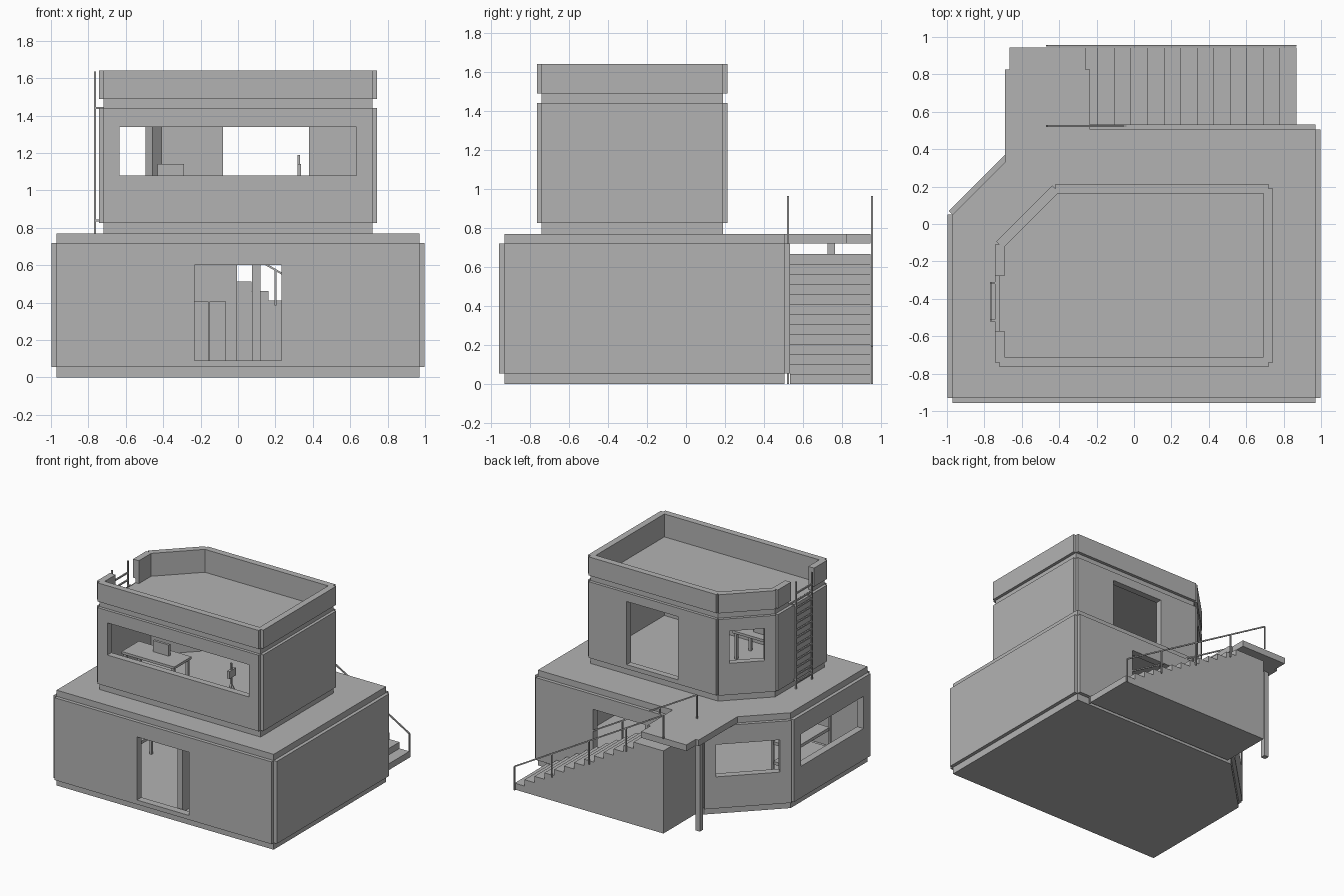
import bpy, bmesh, math
from mathutils import Vector, Matrix

if "Cube" in bpy.data.objects:
    bpy.data.objects.remove(bpy.data.objects["Cube"])

grey = bpy.data.materials.new("concrete_grey")
grey.diffuse_color = (0.45, 0.45, 0.45, 1)
grey.use_nodes = True
grey.node_tree.nodes["Principled BSDF"].inputs["Base Color"].default_value = grey.diffuse_color


def new_object(name, bm):
    bmesh.ops.recalc_face_normals(bm, faces=bm.faces)
    me = bpy.data.meshes.new(name)
    bm.to_mesh(me)
    bm.free()
    me.materials.append(grey)
    ob = bpy.data.objects.new(name, me)
    bpy.context.collection.objects.link(ob)
    return ob


def prism(name, poly, z0, z1):
    """Extrude a plan outline between two heights."""
    bm = bmesh.new()
    face = bm.faces.new([bm.verts.new((p[0], p[1], z0)) for p in poly])
    ext = bmesh.ops.extrude_face_region(bm, geom=[face])
    verts = [v for v in ext["geom"] if isinstance(v, bmesh.types.BMVert)]
    bmesh.ops.translate(bm, verts=verts, vec=(0, 0, z1 - z0))
    return new_object(name, bm)


def box(name, x0, x1, y0, y1, z0, z1):
    return prism(name, [(x0, y0), (x1, y0), (x1, y1), (x0, y1)], z0, z1)


def bars(name, segments, w):
    """Square bars along line segments, joined in one object."""
    bm = bmesh.new()
    for a, b in segments:
        a, b = Vector(a), Vector(b)
        d = b - a
        m = (Matrix.Translation((a + b) / 2) @ d.to_track_quat('Z', 'Y').to_matrix().to_4x4()
             @ Matrix.Diagonal((w, w, d.length, 1)))
        bmesh.ops.create_cube(bm, size=1, matrix=m)
    return new_object(name, bm)


def boolean(ob, tools, op='DIFFERENCE'):
    """Apply cutters or additions to an object."""
    for t in tools:
        mod = ob.modifiers.new("bool", 'BOOLEAN')
        mod.operation, mod.object, mod.solver = op, t, 'EXACT'
    dg = bpy.context.evaluated_depsgraph_get()
    dg.update()
    me = bpy.data.meshes.new_from_object(ob.evaluated_get(dg))
    ob.modifiers.clear()
    ob.data = me


def remove(obs):
    for o in obs:
        bpy.data.objects.remove(o, do_unlink=True)


def inset(poly, d):
    """Move every side of a convex counterclockwise outline inwards."""
    pts = [Vector(p) for p in poly]
    out = []
    for i, p in enumerate(pts):
        e1 = (p - pts[i - 1]).normalized()
        e2 = (pts[(i + 1) % len(pts)] - p).normalized()
        n1, n2 = Vector((-e1.y, e1.x)), Vector((-e2.y, e2.x))
        out.append(p + (n1 + n2) * d / (1 + n1.dot(n2)))
    return out


def side(poly, i):
    p, q = Vector(poly[i]), Vector(poly[(i + 1) % len(poly)])
    e = (q - p).normalized()
    return p, q, e, Vector((e.y, -e.x))


def opening(poly, i, width, z0, z1):
    """Cutter centred on one side of an outline."""
    p, q, e, n = side(poly, i)
    c, h = (p + q) / 2, e * width / 2
    return prism("cutter", [c - h - n * .1, c + h - n * .1, c + h + n * .1, c - h + n * .1], z0, z1)


def panels(name, poly, t, z0, z1, cutters):
    """Facing slabs on each side, leaving notched corners."""
    for i, label in enumerate(SIDES):
        p, q, e, n = side(poly, i)
        ob = prism(name + "_" + label, [p, q, q + n * t, p + n * t], z0, z1)
        if i in cutters:
            boolean(ob, [cutters[i]])


SIDES = ["front", "right", "back", "corner", "left"]
LOWER = [(-.97, -.93), (.97, -.93), (.97, .505), (-.515, .505), (-.97, .05)]
UPPER = [(-.72, -.74), (.72, -.74), (.72, .19), (-.42, .19), (-.72, -.11)]

# lower storey with landing slab
cuts = {0: opening(LOWER, 0, .465, .09, .60), 2: opening(LOWER, 2, .465, .09, .60),
        3: opening(LOWER, 3, .475, .31, .57), 4: opening(LOWER, 4, .80, .31, .57)}
void = prism("cutter", inset(LOWER, .03), .055, .715)
slab = prism("cutter", [(-.69, .3), (-.235, .3), (-.235, .825), (-.26, .825), (-.26, .945),
                        (-.665, .945), (-.665, .825), (-.69, .825)], .72, .77)
lower = prism("lower_storey", LOWER, 0, .77)
boolean(lower, [void] + list(cuts.values()))
boolean(lower, [slab], 'UNION')
panels("lower_panel", LOWER, .028, .055, .72, cuts)
remove([void, slab] + list(cuts.values()))

# upper storey with roof parapet
cuts = {0: opening(UPPER, 0, 1.265, 1.08, 1.34), 2: opening(UPPER, 2, .46, .86, 1.37),
        3: opening(UPPER, 3, .26, 1.08, 1.34)}
void = prism("cutter", inset(UPPER, .028), .82, 1.40)
well = prism("cutter", inset(UPPER, .028), 1.455, 1.8)
gap = opening(UPPER, 4, .295, 1.455, 1.8)
upper = prism("upper_storey", UPPER, .77, 1.64)
boolean(upper, [void, well, gap] + list(cuts.values()))
panels("upper_panel", UPPER, .024, .825, 1.44, cuts)
panels("parapet_panel", UPPER, .024, 1.49, 1.64, {4: gap})
remove([void, well, gap] + list(cuts.values()))

# stairs: stepped side profile extruded across the width
RUN, RISE, STEPS = .0885, .0513, 13
profile = [(-.46, 0), (.87, 0)]
for k in range(STEPS):
    x = .87 - k * RUN
    profile += [(x, (k + 1) * RISE), (x - RUN if k < STEPS - 1 else -.46, (k + 1) * RISE)]
bm = bmesh.new()
face = bm.faces.new([bm.verts.new((x, .533, z)) for x, z in profile])
ext = bmesh.ops.extrude_face_region(bm, geom=[face])
bmesh.ops.translate(bm, vec=(0, .412, 0),
                    verts=[v for v in ext["geom"] if isinstance(v, bmesh.types.BMVert)])
new_object("stairs", bm)

# handrails on both sides of the stairs
for name, y in (("outer_handrail", .953), ("inner_handrail", .524)):
    tops = [(.865 - i * .3325, y, .19 + i * .1925) for i in range(5)]
    segs = [((x, yy, z - .19), (x, yy, z)) for x, yy, z in tops]
    bars(name, segs + [(tops[0], tops[-1])], .01)

# landing post
box("landing_post", -.66, -.62, .725, .765, 0, .72)

# roof ladder
LX, YA, YB = -.764, -.515, -.315
segs = [((LX, y, .77), (LX, y, 1.635)) for y in (YA, YB)]
segs += [((LX, YA, .82 + i * .06), (LX, YB, .82 + i * .06)) for i in range(13)]
segs += [((LX, y, z), (-.72, y, z)) for y in (YA, YB) for z in (.84, 1.44)]
bars("roof_ladder", segs, .011)

# lower interior: partition, cabinets and bunks
box("partition", .075, .12, -.88, -.35, .055, .715)
box("cabinet_left", -.25, -.157, .2, .42, .055, .405)
box("cabinet_right", -.153, -.065, .2, .42, .055, .405)
for i, z in enumerate((.18, .34, .50)):
    box("bunk_%d" % i, -.85, -.65, -.62, -.18, z, z + .025)
bars("bunk_posts", [((x, y, .055), (x, y, .56)) for x in (-.85, -.65) for y in (-.62, -.18)], .02)

# upper interior: desk, crate and instrument stand
box("desk", -.62, -.15, -.60, -.38, 1.03, 1.05)
bars("desk_legs", [((x, y, .82), (x, y, 1.03)) for x in (-.6, -.17) for y in (-.58, -.40)], .02)
box("desk_screen", -.43, -.29, -.47, -.45, 1.05, 1.14)
bars("instrument_stand", [((.325, -.55, 1.0), (.325, -.55, 1.19))]
     + [((.325, -.55, 1.02), (.325 + .09 * math.cos(a), -.55 + .09 * math.sin(a), .82))
        for a in (.5, 2.6, 4.7)], .014)
box("instrument_head", .317, .338, -.59, -.51, 1.08, 1.14)
